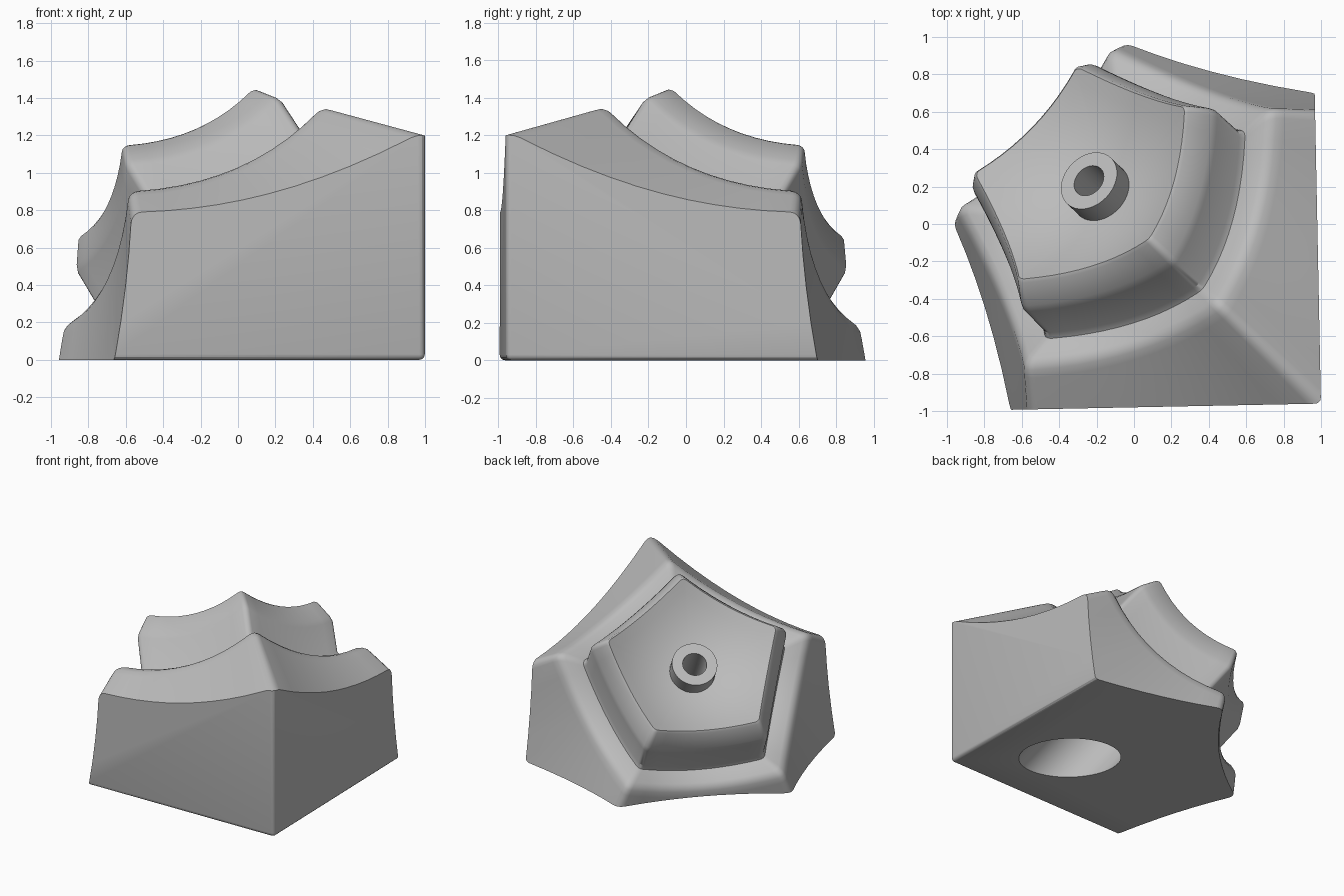
import bpy, bmesh
from math import pi, sin, cos, radians
from mathutils import Matrix, Vector

old = bpy.data.objects.get("Cube")
if old:
    bpy.data.objects.remove(old, do_unlink=True)

grey = bpy.data.materials.new("plain grey")
grey.use_nodes = True
grey.diffuse_color = (0.5, 0.5, 0.5, 1)
grey.node_tree.nodes["Principled BSDF"].inputs["Base Color"].default_value = (0.5, 0.5, 0.5, 1)

# Tilted five-fold axis, leaning to the back left; the block is turned slightly
TURN = Matrix.Rotation(0.02, 4, 'Z')
axis = Vector((-0.464, 0.464, 0.755)).normalized()
out = Vector((0.534, -0.534, 0.656)).normalized()
side = axis.cross(out)
frame = Matrix((out, side, axis)).transposed().to_4x4()
TILT = TURN @ Matrix.Translation((-0.278, 0.278, 1.01)) @ frame


def make(name, bm, matrix):
    bmesh.ops.recalc_face_normals(bm, faces=bm.faces)
    mesh = bpy.data.meshes.new(name)
    bm.to_mesh(mesh)
    bm.free()
    mesh.transform(matrix)
    mesh.materials.append(grey)
    obj = bpy.data.objects.new(name, mesh)
    bpy.context.collection.objects.link(obj)
    return obj


def select(obj):
    bpy.ops.object.select_all(action='DESELECT')
    obj.select_set(True)
    bpy.context.view_layer.objects.active = obj


def cut(obj, cutter, operation):
    cutter.hide_render = True
    select(obj)
    mod = obj.modifiers.new("cut", 'BOOLEAN')
    mod.operation, mod.solver, mod.object = operation, 'EXACT', cutter
    bpy.ops.object.modifier_apply(modifier=mod.name)
    bpy.data.objects.remove(cutter, do_unlink=True)


def bridge(bm, a, b):
    for i in range(len(a)):
        j = (i + 1) % len(a)
        bm.faces.new((a[i], a[j], b[j], b[i]))


def tube_rings(profile, closed, segments=48):
    """Lathe a radius and height profile round the local axis."""
    bm = bmesh.new()
    rings = [[bm.verts.new((r * cos(2 * pi * i / segments), r * sin(2 * pi * i / segments), z))
              for i in range(segments)] for r, z in profile]
    for a, b in zip(rings, rings[1:]):
        bridge(bm, a, b)
    if closed:
        bridge(bm, rings[-1], rings[0])
    else:
        bm.faces.new(rings[0])
        bm.faces.new(rings[-1])
    return bm


def pentagon(fillet=0.06, arc=4, steps=10):
    """Unit pentagon with rounded corners and subdivided sides."""
    apothem = cos(pi / 5)
    reach = 1 - fillet / apothem
    points = []
    for k in range(5):
        a = radians(72 * k)
        centre = Vector((cos(a), sin(a))) * reach
        corner = [centre + fillet * Vector((cos(b), sin(b)))
                  for b in (a + radians(72) * (i / arc - 0.5) for i in range(arc + 1))]
        turn = Matrix.Rotation(radians(72), 2)
        following = turn @ corner[0]
        points += corner
        points += [corner[-1].lerp(following, i / steps) for i in range(1, steps)]
    return points


# Stepped pentagonal body: dished top, chamfer, wall, ledge and flaring skirt
levels = [(0.67 * f / 8, 0.67, 0) for f in range(1, 9)]
levels += [(r, r, h) for r, h in ((0.69, -0.01), (0.77, -0.13), (0.785, -0.17), (0.79, -0.41),
                                  (0.81, -0.44), (0.95, -0.405), (0.99, -0.41), (1.02, -0.425))]
levels += [(1.05 + 0.8 * m, 1.05 + 0.8 * m, -0.46 - m) for m in (0, 0.5, 1.0, 1.5, 2.1)]
bm = bmesh.new()
outline = pentagon()
rings = []
for scale, ref, height in levels:
    ring = []
    for p in outline:
        q = p * scale
        sag = (q.length_squared - ref * ref) / (2 * (1.2 * ref + 0.12))
        ring.append(bm.verts.new((q.x, q.y, height + sag)))
    rings.append(ring)
for a, b in zip(rings, rings[1:]):
    bridge(bm, a, b)
for ring, height in ((rings[0], -0.205), (rings[-1], -3.2)):
    hub = bm.verts.new((0, 0, height))
    for i in range(len(ring)):
        bm.faces.new((ring[i - 1], ring[i], hub))
body = make("stepped_body", bm, TILT)

# Square outer corner with softened edges trims the body
bm = bmesh.new()
bmesh.ops.create_cube(bm, size=1)
bmesh.ops.transform(bm, verts=bm.verts,
                    matrix=Matrix.Translation((-0.52, 0.52, 1)) @ Matrix.Diagonal((3, 3, 2, 1)))
bmesh.ops.bevel(bm, geom=bm.edges[:], offset=0.03, segments=3, profile=0.5, affect='EDGES')
cut(body, make("corner_block", bm, TURN), 'INTERSECT')

# Wide bore through the base and narrow screw hole
cut(body, make("bore", tube_rings([(0.29, -2.2), (0.29, -0.5)], False), TILT), 'DIFFERENCE')
cut(body, make("screw_hole", tube_rings([(0.09, -0.7), (0.09, 0.2)], False), TILT), 'DIFFERENCE')

# Raised collar round the screw hole
collar = make("collar", tube_rings([(0.09, -0.3), (0.17, -0.3), (0.17, -0.09), (0.09, -0.09)], True), TILT)

for obj in (body, collar):
    select(obj)
    bpy.ops.object.shade_smooth_by_angle(angle=radians(30))
